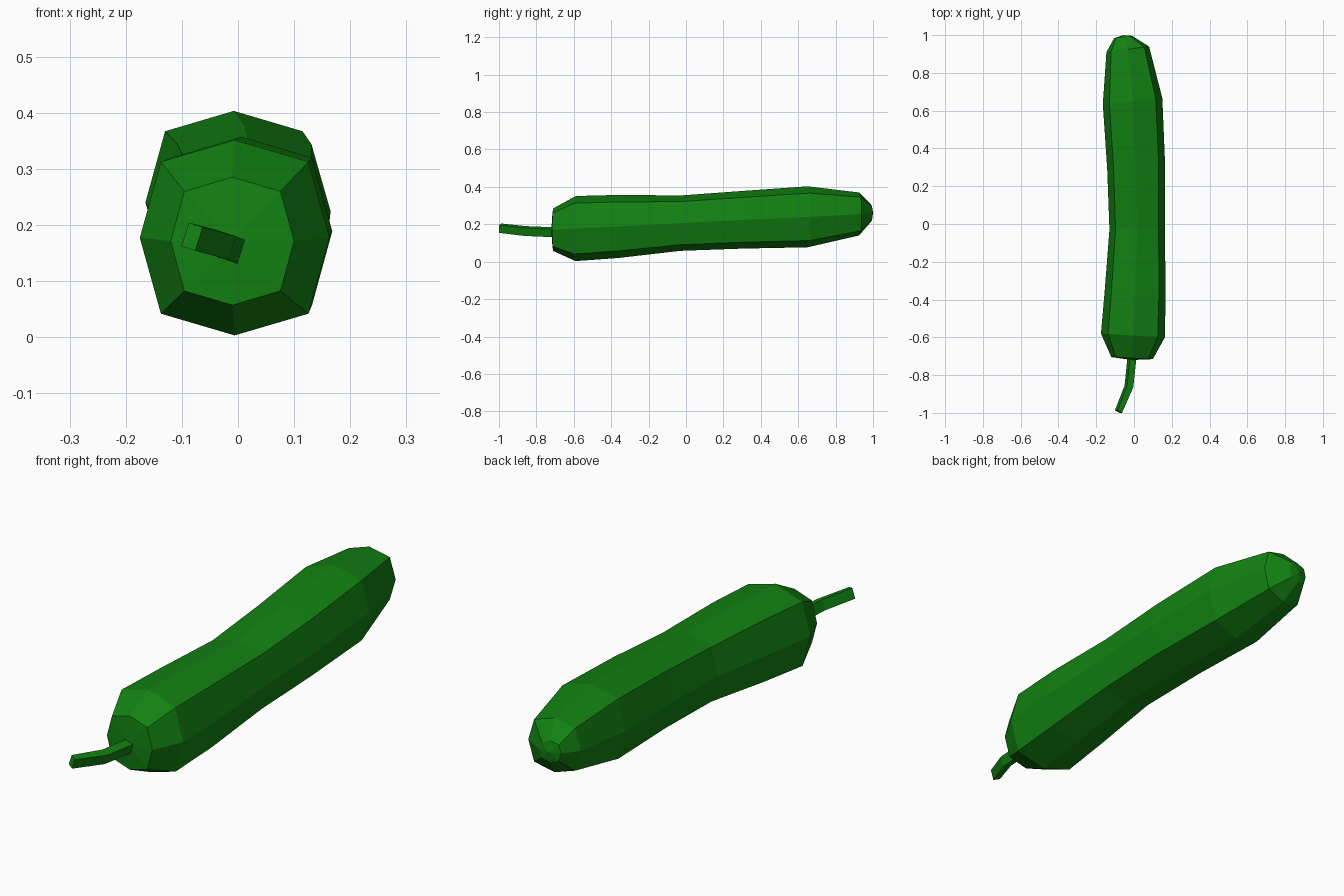
import bpy, bmesh, math

if "Cube" in bpy.data.objects:
    bpy.data.objects.remove(bpy.data.objects["Cube"])

green = bpy.data.materials.new("cucumber green")
green.diffuse_color = (0.006, 0.22, 0.006, 1)
green.use_nodes = True
green.node_tree.nodes["Principled BSDF"].inputs["Base Color"].default_value = green.diffuse_color


def loft(name, rings, start=None, end=None):
    """Skin a list of point rings; ends close to a point or a flat face."""
    bm = bmesh.new()
    loops = [[bm.verts.new(p) for p in ring] for ring in rings]
    n = len(loops[0])
    for a, b in zip(loops, loops[1:]):
        for i in range(n):
            j = (i + 1) % n
            bm.faces.new((a[i], a[j], b[j], b[i]))
    for loop, tip in ((loops[0], start), (loops[-1], end)):
        if tip:
            t = bm.verts.new(tip)
            for i in range(n):
                bm.faces.new((loop[i], loop[(i + 1) % n], t))
        else:
            bm.faces.new(loop)
    bmesh.ops.recalc_face_normals(bm, faces=bm.faces)
    mesh = bpy.data.meshes.new(name)
    bm.to_mesh(mesh)
    bm.free()
    mesh.materials.append(green)
    obj = bpy.data.objects.new(name, mesh)
    bpy.context.collection.objects.link(obj)
    return obj


def octagon(y, x0, x1, z0, z1, tilt):
    """Slightly squared eight-sided section, tilted along y by x."""
    cx, cz, rx, rz = (x0 + x1) / 2, (z0 + z1) / 2, (x1 - x0) / 2, (z1 - z0) / 2
    ring = []
    for i in range(8):
        a = i * math.pi / 4
        k = 1.1 if i % 2 else 1.0
        dx = rx * k * math.cos(a)
        ring.append((cx + dx, y + tilt * dx, cz + rz * k * math.sin(a)))
    return ring


# Body sections: y, left, right, bottom, top, tilt
sections = [
    (-0.71, -0.12, 0.10, 0.057, 0.285, -0.05),
    (-0.59, -0.175, 0.163, 0.003, 0.351, -0.06),
    (-0.36, -0.155, 0.168, 0.02, 0.357, -0.05),
    (-0.03, -0.13, 0.163, 0.058, 0.354, 0.0),
    (0.30, -0.142, 0.165, 0.07, 0.378, 0.05),
    (0.65, -0.165, 0.15, 0.077, 0.403, 0.10),
    (0.925, -0.146, 0.08, 0.14, 0.37, 0.13),
    (0.99, -0.105, -0.01, 0.215, 0.305, 0.13),
]
loft("cucumber_body", [octagon(*s) for s in sections],
     (-0.01, -0.72, 0.17), (-0.055, 1.0, 0.26))

# Stem: rolled rectangular section along a bent path: x, y, z, tilt, half width
path = [(-0.010, -0.70, 0.157, -0.1, 0.018),
        (-0.027, -0.86, 0.164, -0.3, 0.017),
        (-0.082, -0.993, 0.179, -0.5, 0.013)]
roll = math.radians(-18)
stem = []
for x, y, z, tilt, w in path:
    ring = []
    for u, v in ((-w, -0.022), (w, -0.022), (w, 0.022), (-w, 0.022)):
        dx = u * math.cos(roll) - v * math.sin(roll)
        dz = u * math.sin(roll) + v * math.cos(roll)
        ring.append((x + dx, y + tilt * u, z + dz))
    stem.append(ring)
loft("stem", stem)
